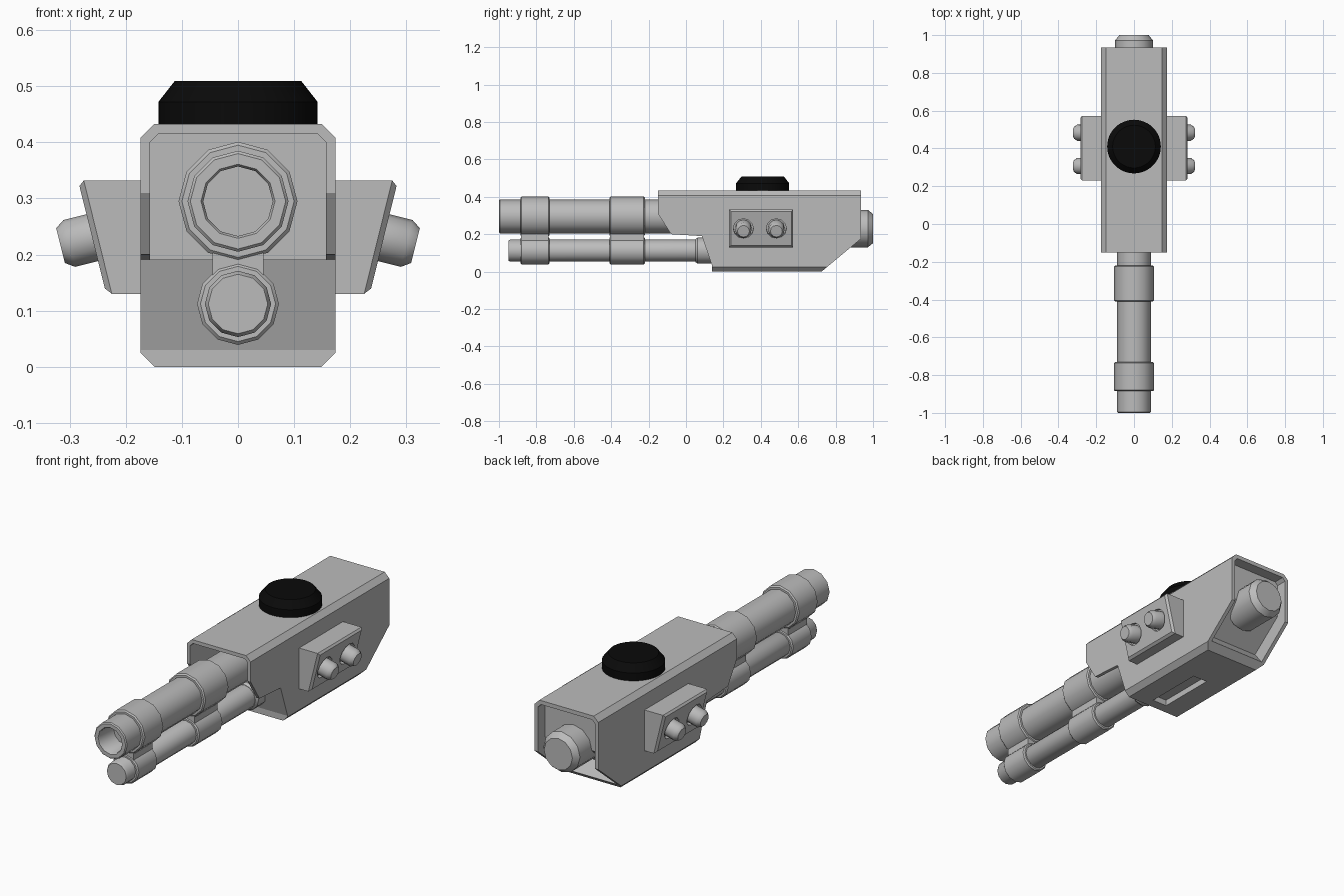
import bpy, bmesh, math
from mathutils import Vector

old = bpy.data.objects.get("Cube")
if old:
    bpy.data.objects.remove(old, do_unlink=True)


def material(name, value):
    m = bpy.data.materials.new(name)
    m.use_nodes = True
    col = (value, value, value, 1)
    m.diffuse_color = col
    m.node_tree.nodes["Principled BSDF"].inputs["Base Color"].default_value = col
    return m


GREY = material("light_grey_metal", 0.5)
BLACK = material("black_rubber", 0.003)


def finish(name, bm, mat=GREY, smooth=None):
    bmesh.ops.recalc_face_normals(bm, faces=bm.faces)
    me = bpy.data.meshes.new(name)
    bm.to_mesh(me)
    bm.free()
    ob = bpy.data.objects.new(name, me)
    bpy.context.collection.objects.link(ob)
    me.materials.append(mat)
    if smooth:
        select(ob)
        bpy.ops.object.shade_smooth_by_angle(angle=math.radians(smooth))
    return ob


def select(ob):
    bpy.ops.object.select_all(action='DESELECT')
    ob.select_set(True)
    bpy.context.view_layer.objects.active = ob


def lathe(name, profile, origin, axis=(0, 1, 0), sides=12, mat=GREY, smooth=35):
    """Revolve (radius, distance) pairs about an axis, capping both ends."""
    bm = bmesh.new()
    rot = Vector((0, 0, 1)).rotation_difference(Vector(axis))
    rings = []
    for r, t in profile:
        ring = []
        for i in range(sides):
            a = math.tau * i / sides
            p = rot @ Vector((r * math.cos(a), r * math.sin(a), t))
            ring.append(bm.verts.new(p + Vector(origin)))
        rings.append(ring)
    for a, b in zip(rings, rings[1:]):
        for i in range(sides):
            j = (i + 1) % sides
            bm.faces.new((a[i], a[j], b[j], b[i]))
    bm.faces.new(rings[0])
    bm.faces.new(rings[-1])
    return finish(name, bm, mat, smooth)


def extrude(bm, points, offset):
    """Extrude a closed polygon of 3D points."""
    face = bm.faces.new([bm.verts.new(p) for p in points])
    res = bmesh.ops.extrude_face_region(bm, geom=[face])
    verts = [v for v in res["geom"] if isinstance(v, bmesh.types.BMVert)]
    bmesh.ops.translate(bm, vec=offset, verts=verts)


def side_prism(name, outline, half, level_bevels=()):
    """Prism across x from a (y, z) outline; bevel long edges at given heights."""
    bm = bmesh.new()
    extrude(bm, [(-half, y, z) for y, z in outline], (2 * half, 0, 0))
    for level, size in level_bevels:
        edges = [e for e in bm.edges
                 if all(abs(v.co.z - level) < 1e-4 for v in e.verts)
                 and abs(e.verts[0].co.x - e.verts[1].co.x) < 1e-4]
        bmesh.ops.bevel(bm, geom=edges, offset=size, segments=1, affect='EDGES')
    return finish(name, bm)


def cut(ob, cutter):
    cutter.hide_render = True
    mod = ob.modifiers.new("cut", 'BOOLEAN')
    mod.operation = 'DIFFERENCE'
    mod.solver = 'EXACT'
    mod.object = cutter
    select(ob)
    bpy.ops.object.modifier_apply(modifier=mod.name)
    bpy.data.objects.remove(cutter, do_unlink=True)


def box(name, x, y, z):
    return side_prism(name, [(y[0], z[0]), (y[1], z[0]), (y[1], z[1]), (y[0], z[1])], x)


# Main housing
TOP = 0.433
housing = side_prism("housing", [
    (-0.15, TOP), (0.935, TOP), (0.935, 0.175), (0.725, 0), (0.14, 0),
    (0.14, 0.03), (0.085, 0.19), (-0.08, 0.20), (-0.15, 0.31)],
    0.174, [(TOP, 0.025), (0, 0.025)])

# Open front bay, rear recess and bottom slot
cut(housing, side_prism("front_cutter", [
    (-0.3, 0.1), (0.08, 0.1), (0.08, 0.415), (-0.3, 0.415)], 0.157, [(0.415, 0.015)]))
cut(housing, side_prism("rear_cutter", [
    (0.79, -0.005), (1.1, -0.005), (1.1, 0.413), (0.88, 0.413),
    (0.88, 0.228), (0.712, 0.092)], 0.155, [(0.413, 0.015)]))
cut(housing, box("slot_cutter", 0.04, (0.19, 0.49), (-0.1, 0.03)))

# Rear plug
lathe("rear_plug", [(0.1, 0.8), (0.1, 0.972), (0.078, 1.0)], (0, 0, 0.23))

# Upper hollow barrel and lower solid barrel
UP, LOW = 0.295, 0.112
lathe("upper_barrel", [(0.09, 0.12), (0.09, -0.995), (0.085, -1.0), (0.066, -1.0),
                       (0.062, -0.994), (0.062, -0.8)], (0, 0, UP))
lathe("lower_barrel", [(0.059, 0.2), (0.059, -0.94), (0.053, -0.95)], (0, 0, LOW))
lathe("lower_barrel_collar", [(0.07, 0.2), (0.07, 0.062), (0.061, 0.05)], (0, 0, LOW))

# Clamps joining the barrels
for label, a, b in (("front", -0.885, -0.73), ("rear", -0.41, -0.22)):
    for part, r, z in (("upper", 0.106, UP), ("lower", 0.073, LOW)):
        lathe(f"{label}_{part}_clamp",
              [(r - 0.006, a), (r, a + 0.006), (r, b - 0.006), (r - 0.006, b)], (0, 0, z))
    box(f"{label}_clamp_web", 0.045, (a + 0.004, b - 0.004), (0.15, 0.23))

# Side pods with slanted faces, sockets and buttons
for side, s in (("left", 1), ("right", -1)):
    bm = bmesh.new()
    extrude(bm, [(s * x, 0.23, z) for x, z in
                 ((0.16, 0.13), (0.235, 0.13), (0.285, 0.332), (0.16, 0.332))], (0, 0.343, 0))
    rim = [e for e in bm.edges if all(abs(v.co.x) > 0.2 for v in e.verts)]
    bmesh.ops.bevel(bm, geom=rim, offset=0.01, segments=1, affect='EDGES')
    pod = finish(f"{side}_pod", bm)
    axis = Vector((s * 0.97, 0, -0.24)).normalized()
    for label, y in (("front", 0.307), ("rear", 0.483)):
        base = (s * 0.26, y, 0.23)
        cut(pod, lathe("socket_cutter", [(0.054, -0.02), (0.054, 0.05)], base, axis))
        lathe(f"{side}_{label}_button",
              [(0.043, -0.03), (0.043, 0.042), (0.032, 0.058)], base, axis)

# Black cap on top
lathe("top_cap", [(0.142, 0.42), (0.142, 0.472), (0.113, 0.509)], (0, 0.41, 0),
      (0, 0, 1), 48, BLACK, 30)
